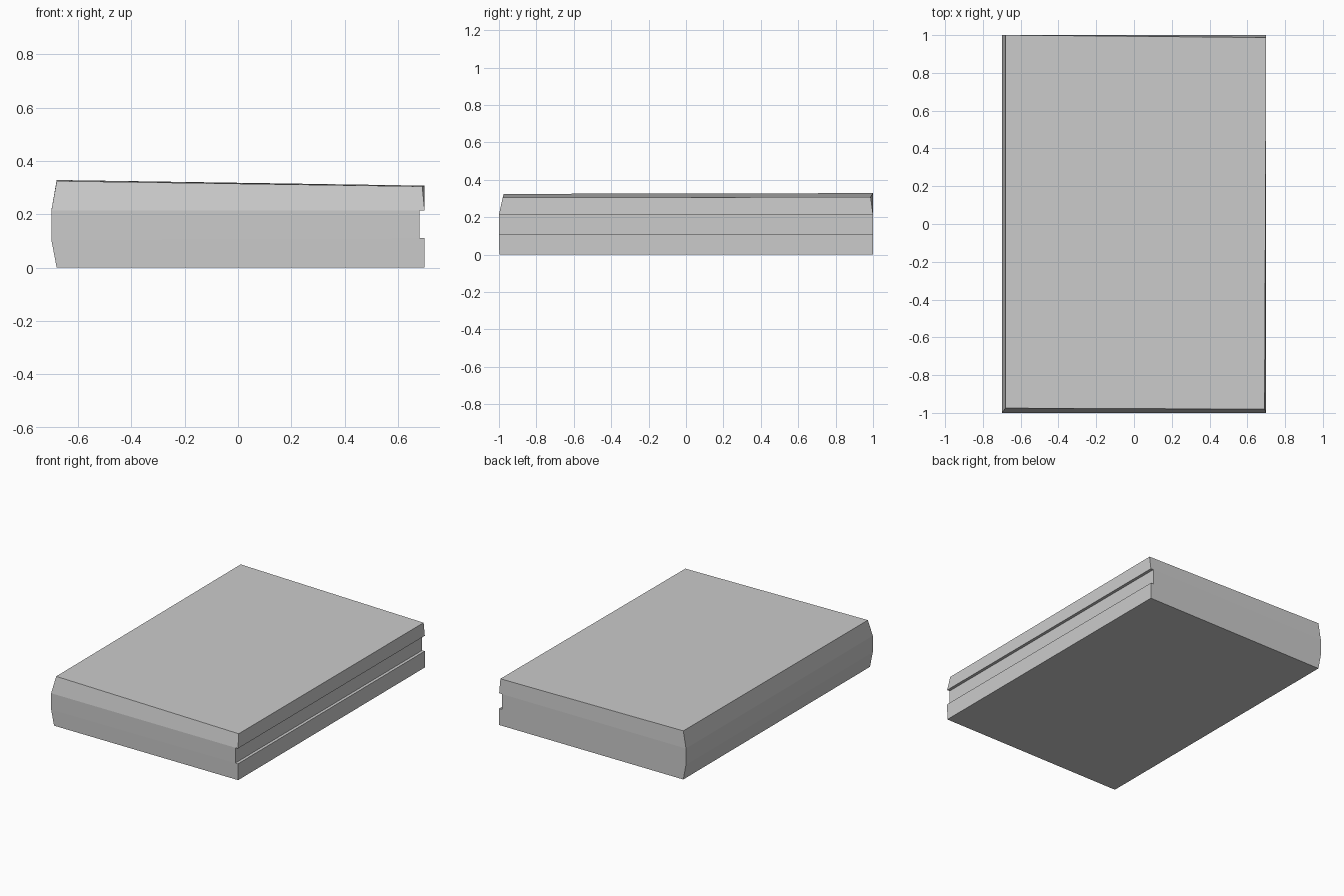
import bpy, bmesh

if "Cube" in bpy.data.objects:
    bpy.data.objects.remove(bpy.data.objects["Cube"])

bm = bmesh.new()


def end_section(s, top_left_y, top_right_y, top_right_x, low_y, z_left, z_right):
    """One end of the case: left edge upward (L0-L3), right edge with groove."""
    pts = {
        "L0": (-0.68, s * low_y, 0), "L1": (-0.70, s, 0.105),
        "L2": (-0.70, s, 0.215), "L3": (-0.68, top_left_y, z_left),
        "R0": (0.70, s * low_y, 0), "R1": (0.70, s, 0.111), "G1": (0.68, s, 0.111),
        "G2": (0.68, s, 0.215), "R2": (0.70, s, 0.215),
        "R3": (top_right_x, top_right_y, z_right),
    }
    return {k: bm.verts.new(p) for k, p in pts.items()}


front = end_section(-1, -0.975, -0.98, 0.691, 0.998, 0.325, 0.305)
back = end_section(1, 1.0, 0.987, 0.70, 1.0, 0.329, 0.308)

# Long sides, top and bottom
ring = ["L0", "R0", "R1", "G1", "G2", "R2", "R3", "L3", "L2", "L1"]
for a, b in zip(ring, ring[1:] + ring[:1]):
    bm.faces.new((front[a], front[b], back[b], back[a]))

# Three bands on each end
bands = [("L0", "R0", "R1", "G1", "L1"), ("L1", "G1", "G2", "L2"),
         ("L2", "G2", "R2", "R3", "L3")]
for end in (front, back):
    for band in bands:
        bm.faces.new([end[k] for k in band])

bmesh.ops.recalc_face_normals(bm, faces=bm.faces)
mesh = bpy.data.meshes.new("case_with_groove")
bm.to_mesh(mesh)
bm.free()
case = bpy.data.objects.new("case_with_groove", mesh)
bpy.context.collection.objects.link(case)
